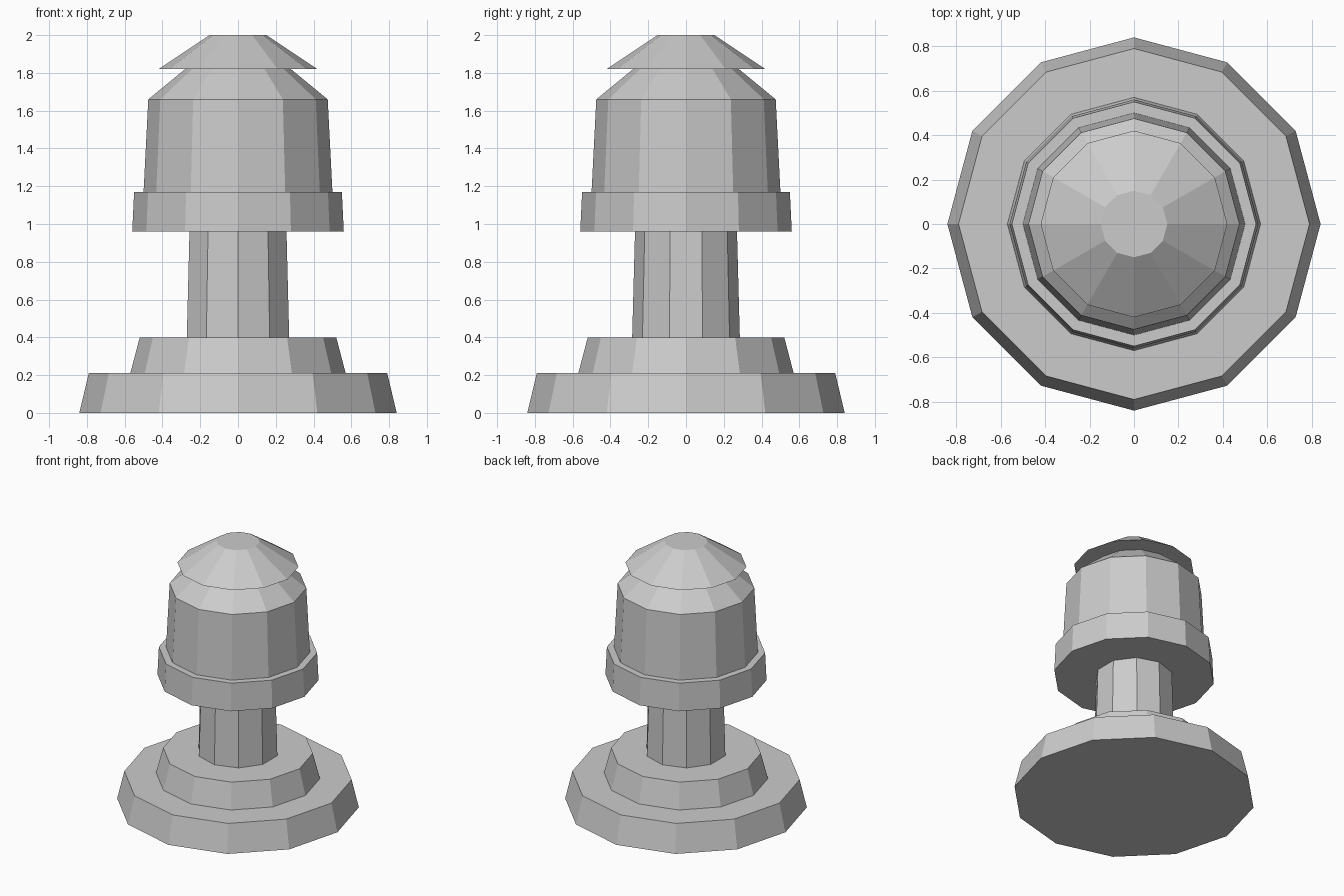
import bpy
import math

cube = bpy.data.objects.get("Cube")
if cube:
    bpy.data.objects.remove(cube, do_unlink=True)

grey = bpy.data.materials.new("light_grey")
grey.use_nodes = True
colour = (0.6, 0.6, 0.6, 1)
grey.diffuse_color = colour
grey.node_tree.nodes["Principled BSDF"].inputs["Base Color"].default_value = colour


def tier(name, z0, z1, r0, r1, sides=12, turn=0):
    """Flat-sided closed frustum from height z0 to z1."""
    bpy.ops.mesh.primitive_cone_add(vertices=sides, radius1=r0, radius2=r1,
                                    depth=z1 - z0, location=(0, 0, (z0 + z1) / 2),
                                    rotation=(0, 0, turn))
    obj = bpy.context.object
    obj.name = name
    obj.data.name = name
    obj.data.materials.append(grey)
    return obj


# Stepped foot
tier("base_plate", 0, 0.21, 0.84, 0.79)
tier("base_step", 0.21, 0.4, 0.57, 0.52)

# Ten-sided stem
tier("stem", 0.4, 0.96, 0.285, 0.27, sides=10)

# Head: collar, body, sloping shoulder
tier("collar", 0.96, 1.17, 0.56, 0.55)
tier("head_body", 1.17, 1.66, 0.5, 0.475)
tier("shoulder", 1.66, 1.82, 0.475, 0.28)

# Overhanging cap
tier("cap", 1.82, 2.0, 0.42, 0.15)
